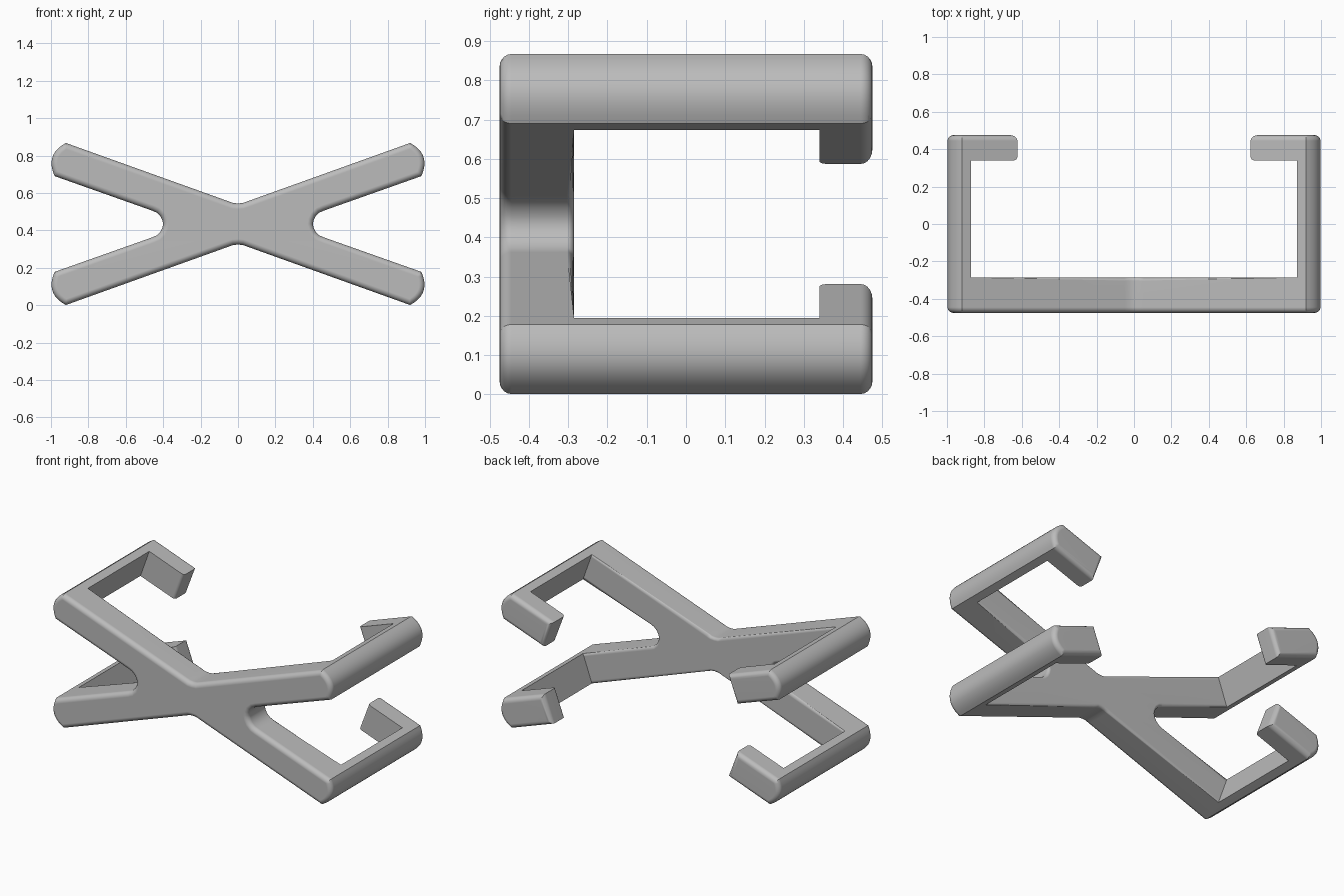
import bpy, bmesh, math
from mathutils import Vector

if "Cube" in bpy.data.objects:
    bpy.data.objects.remove(bpy.data.objects["Cube"])

MID = 0.434                 # height of the crossing point
FRONT, BACK = -0.475, 0.475
PLATE_BACK, HOOK_FRONT = -0.285, 0.34


def mirrored_outline(quarter):
    """Mirror a top-right quarter outline into a full closed loop."""
    right = quarter + [(x, -z) for x, z in reversed(quarter) if z > 0]
    left = [(-x, z) for x, z in reversed(right) if x > 0]
    return right + left


def prism(name, outline, y0, y1):
    """Extrude an x-z outline along y."""
    bm = bmesh.new()
    face = bm.faces.new([bm.verts.new((x, y0, z + MID)) for x, z in outline])
    moved = bmesh.ops.extrude_face_region(bm, geom=[face])["geom"]
    bmesh.ops.translate(bm, vec=(0, y1 - y0, 0),
                        verts=[v for v in moved if isinstance(v, bmesh.types.BMVert)])
    bmesh.ops.recalc_face_normals(bm, faces=bm.faces)
    mesh = bpy.data.meshes.new(name)
    bm.to_mesh(mesh)
    bm.free()
    obj = bpy.data.objects.new(name, mesh)
    bpy.context.collection.objects.link(obj)
    return obj


def tip_arc(a, b, sag, steps=12):
    """Shallow rounded arm end from a to b."""
    a, b = Vector(a), Vector(b)
    out = Vector((a.y - b.y, b.x - a.x)).normalized()
    points = []
    for i in range(steps + 1):
        t = i / steps
        p = a.lerp(b, t) + out * sag * 4 * t * (1 - t)
        points.append((p.x, p.y))
    return points


# Crossed arms: centre valley, rounded tip, then notch between the arms
quarter = [(0, 0.110), (0.025, 0.112), (0.05, 0.121)]
quarter += tip_arc((0.92, 0.433), (0.98, 0.256), 0.044)
quarter += [(0.46, 0.072), (0.435, 0.061), (0.415, 0.042), (0.404, 0.02), (0.4, 0)]
holder = prism("crossed_arm_holder", mirrored_outline(quarter), FRONT, BACK)

# Hollow out the space between plate and hooks, then the gap between hook ends
hollow = prism("post_cutter", mirrored_outline([(0.84, 0.5), (1.02, 0)]),
               PLATE_BACK, HOOK_FRONT)
gap = prism("hook_cutter", mirrored_outline([(0.558, 0.5), (0.747, 0)]),
            HOOK_FRONT - 0.1, BACK + 0.1)
for cutter in (hollow, gap):
    cutter.hide_render = True
    cut = holder.modifiers.new(cutter.name, "BOOLEAN")
    cut.operation = "DIFFERENCE"
    cut.solver = "EXACT"
    cut.object = cutter
graph = bpy.context.evaluated_depsgraph_get()
mesh = bpy.data.meshes.new_from_object(holder.evaluated_get(graph))
holder.modifiers.clear()
holder.data = mesh
for cutter in (hollow, gap):
    bpy.data.objects.remove(cutter)

# Rounded edges
bm = bmesh.new()
bm.from_mesh(mesh)
bmesh.ops.remove_doubles(bm, verts=bm.verts, dist=0.0005)


def at_depth(edge, y):
    return all(abs(v.co.y - y) < 0.001 for v in edge.verts)


def convex(edge):
    return edge.is_manifold and edge.calc_face_angle_signed(0) > 0.3


def soften(rule, width, segments):
    edges = [e for e in bm.edges if convex(e) and rule(e)]
    bmesh.ops.bevel(bm, geom=edges, offset=width, segments=segments, profile=0.5,
                    affect="EDGES", clamp_overlap=False)


def hook_end(edge):
    return at_depth(edge, HOOK_FRONT) and all(abs(v.co.x) < 0.72 for v in edge.verts)


soften(lambda e: at_depth(e, FRONT) or at_depth(e, BACK), 0.03, 5)
soften(lambda e: at_depth(e, PLATE_BACK), 0.018, 4)
soften(hook_end, 0.02, 4)
bmesh.ops.recalc_face_normals(bm, faces=bm.faces)
bm.to_mesh(mesh)
bm.free()

# Grey finish
grey = bpy.data.materials.new("plain_grey")
grey.use_nodes = True
colour = (0.5, 0.5, 0.5, 1)
grey.diffuse_color = colour
grey.node_tree.nodes["Principled BSDF"].inputs["Base Color"].default_value = colour
mesh.materials.clear()
mesh.materials.append(grey)

# Smooth shading with crisp corners
bpy.ops.object.select_all(action="DESELECT")
holder.select_set(True)
bpy.context.view_layer.objects.active = holder
bpy.ops.object.shade_smooth_by_angle(angle=math.radians(30))
normals = holder.modifiers.new("flat_faces", "WEIGHTED_NORMAL")
normals.keep_sharp = True
